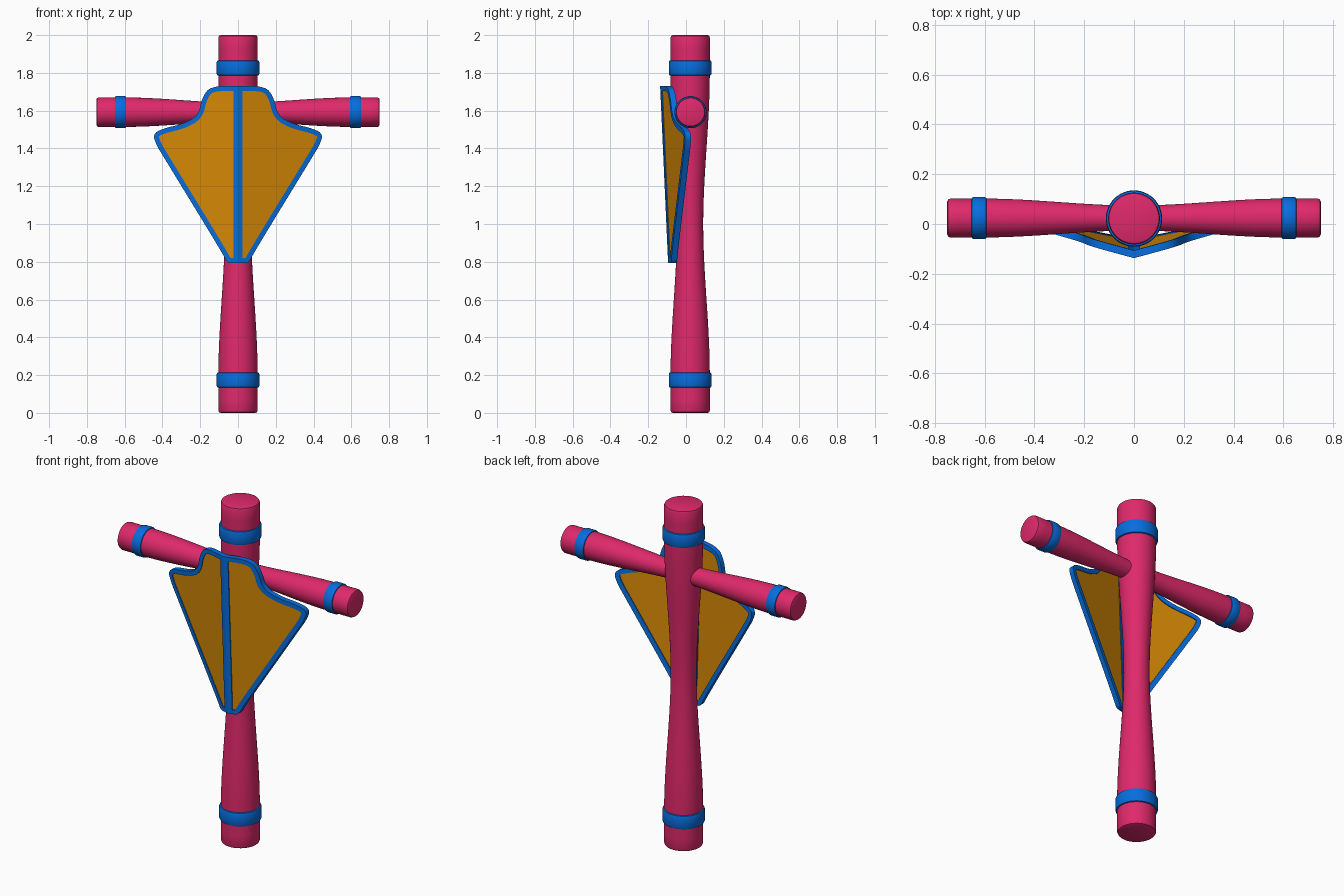
import bpy, bmesh, math
from mathutils import Vector, Matrix

cube = bpy.data.objects.get("Cube")
if cube:
    bpy.data.objects.remove(cube, do_unlink=True)


def material(name, rgb):
    m = bpy.data.materials.new(name)
    m.use_nodes = True
    m.diffuse_color = (*rgb, 1)
    m.node_tree.nodes["Principled BSDF"].inputs["Base Color"].default_value = (*rgb, 1)
    return m


PINK = material("pink", (0.74, 0.022, 0.145))
BLUE = material("blue", (0.002, 0.155, 0.73))
AMBER = material("amber", (0.68, 0.25, 0.002))
AXIS_Y = 0.022


def add_object(name, bm, mat, angle=35):
    bmesh.ops.recalc_face_normals(bm, faces=bm.faces)
    mesh = bpy.data.meshes.new(name)
    bm.to_mesh(mesh)
    bm.free()
    mesh.materials.append(mat)
    ob = bpy.data.objects.new(name, mesh)
    bpy.context.collection.objects.link(ob)
    bpy.ops.object.select_all(action="DESELECT")
    ob.select_set(True)
    bpy.context.view_layer.objects.active = ob
    bpy.ops.object.shade_smooth_by_angle(angle=math.radians(angle))


def lathe(name, profile, mat, matrix, closed=False, sides=48):
    """Spin (radius, height) points around the local z axis."""
    bm = bmesh.new()
    verts = [bm.verts.new((r, 0, h)) for r, h in profile]
    pairs = list(zip(verts, verts[1:] + verts[:1]))
    edges = [bm.edges.new(p) for p in (pairs if closed else pairs[:-1])]
    bmesh.ops.spin(bm, geom=verts + edges, cent=(0, 0, 0), axis=(0, 0, 1),
                   angle=math.tau, steps=sides)
    bmesh.ops.remove_doubles(bm, verts=bm.verts, dist=1e-5)
    bm.transform(matrix)
    add_object(name, bm, mat)


def waisted_beam(name, half, r_end, r_mid, matrix):
    """Round beam, thin in the middle, with softened ends."""
    bevel = 0.012
    profile = [(0, -half), (r_end - bevel, -half), (r_end - bevel * 0.3, -half + bevel * 0.3)]
    steps = 32
    for i in range(steps + 1):
        h = (2 * i / steps - 1) * (half - bevel)
        t = min(abs(h) / (0.8 * half), 1)
        profile.append((r_mid + (r_end - r_mid) * t * t * (3 - 2 * t), h))
    profile += [(r, -h) for r, h in reversed(profile[:3])]
    lathe(name, profile, PINK, matrix)


def band(name, radius, half, matrix):
    """Rounded ring around a beam."""
    b = 0.01
    outer = [(radius - b, half), (radius - b * 0.3, half - b * 0.3), (radius, half - b)]
    profile = [(radius - 0.03, half)] + outer
    profile += [(r, -h) for r, h in reversed(profile)]
    lathe(name, profile, BLUE, matrix, closed=True)


# Upright post and crossbar
upright = Matrix.Translation((0, AXIS_Y, 1))
across = Matrix.Translation((0, AXIS_Y + 0.002, 1.592)) @ Matrix.Rotation(math.pi / 2, 4, "Y")
waisted_beam("upright_post", 1, 0.104, 0.069, upright)
waisted_beam("crossbar", 0.75, 0.078, 0.05, across)

# Bands near every end
for side, post_name, bar_name in ((-1, "lower_post_band", "right_bar_band"),
                                  (1, "upper_post_band", "left_bar_band")):
    band(post_name, 0.113, 0.041, upright @ Matrix.Translation((0, 0, side * 0.826)))
    band(bar_name, 0.085, 0.031, across @ Matrix.Translation((0, 0, side * 0.622)))


# Folded shield: one half outline, corner-cut smooth
def shield_outline():
    pts = [(0, 1.73), (0.145, 1.73), (0.19, 1.67), (0.21, 1.575), (0.29, 1.53),
           (0.40, 1.505), (0.452, 1.475), (0.43, 1.415), (0.405, 1.373),
           (0.085, 0.85), (0.058, 0.795), (0.03, 0.793), (0, 0.793)]
    pts = [Vector(p) for p in pts]
    for _ in range(2):
        cut = [pts[0]]
        for a, b in zip(pts, pts[1:]):
            cut += [a.lerp(b, 0.25), a.lerp(b, 0.75)]
        pts = cut + [pts[-1]]
    return pts


def inset_outline(pts, width, spine):
    """Move points inwards, keeping clear of the central spine."""
    inner = []
    for i, p in enumerate(pts):
        d = (pts[min(i + 1, len(pts) - 1)] - pts[max(i - 1, 0)]).normalized()
        q = p + Vector((d.y, -d.x)) * width
        inner.append(Vector((max(q.x, spine), q.y)))
    return inner


def shield_part(name, mat, polygons, front, thickness):
    """Place half-shield polygons on both sides of the fold and thicken them backwards."""
    bm = bmesh.new()
    for side in (1, -1):
        for poly in polygons:
            bm.faces.new([bm.verts.new((side * x, front + 0.045 * (1.73 - z) + 0.27 * x, z))
                          for x, z in poly])
    bmesh.ops.remove_doubles(bm, verts=bm.verts, dist=1e-4)
    new = bmesh.ops.extrude_face_region(bm, geom=bm.faces[:], use_keep_orig=True)["geom"]
    moved = [v for v in new if isinstance(v, bmesh.types.BMVert)]
    bmesh.ops.translate(bm, verts=moved, vec=(0, thickness, 0))
    add_object(name, bm, mat, angle=25)


outer = shield_outline()
inner = inset_outline(outer, 0.026, 0.025)
rim = [(outer[i], outer[i + 1], inner[i + 1], inner[i]) for i in range(len(outer) - 1)]
rim.append((outer[0], inner[0], inner[-1], outer[-1]))
shield_part("shield_rim_and_spine", BLUE, rim, -0.137, 0.031)
shield_part("shield_panels", AMBER, [inner], -0.132, 0.021)
